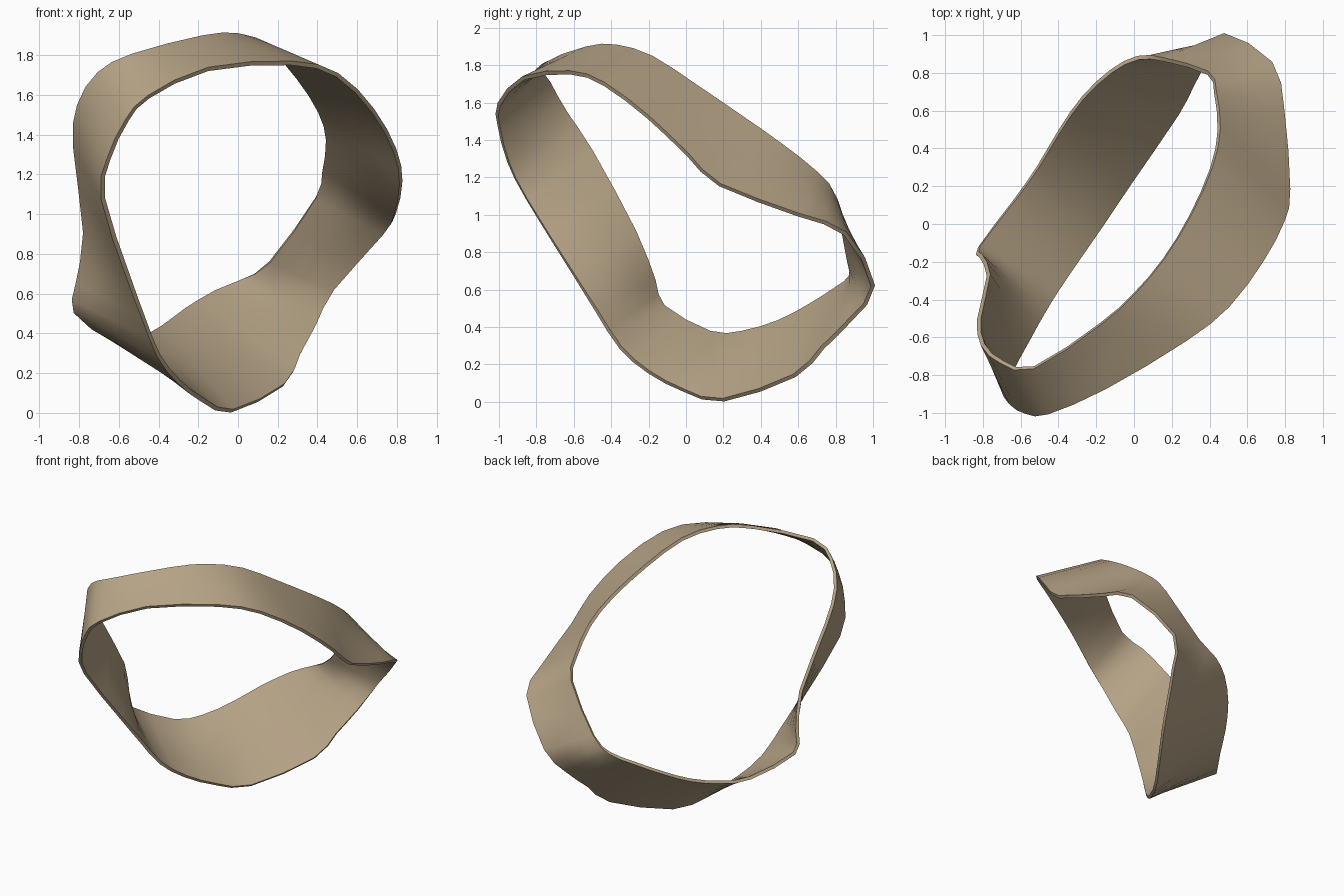
import bpy
from mathutils import Vector

if "Cube" in bpy.data.objects:
    bpy.data.objects.remove(bpy.data.objects["Cube"])

# Two edges of the twisted band, matched point by point round the loop
UPPER = [(0, -.37, 1.9), (.16, -.18, 1.84), (.3, .05, 1.69), (.41, .3, 1.52),
         (.45, .5, 1.38), (.43, .7, 1.22), (.39, .8, 1.08), (.16, .87, .76),
         (.02, .88, .67), (-.12, .81, .61), (-.27, .67, .52), (-.39, .5, .43),
         (-.51, .3, .37), (-.63, .13, .37), (-.82, -.12, .51), (-.81, -.17, .65),
         (-.77, -.27, .91), (-.82, -.5, 1.34), (-.8, -.64, 1.55),
         (-.7, -.73, 1.71), (-.53, -.76, 1.8), (-.18, -.53, 1.89)]
LOWER = [(.27, -.62, 1.76), (.5, -.44, 1.7), (.68, -.2, 1.52), (.79, .01, 1.32),
         (.82, .18, 1.16), (.79, .6, 1.0), (.73, .85, .9), (.48, 1.0, .62),
         (.39, .88, .44), (.31, .73, .29), (.23, .58, .14), (-.03, .2, .01),
         (-.17, -.01, .06), (-.3, -.2, .16), (-.4, -.35, .29), (-.48, -.48, .49),
         (-.55, -.6, .68), (-.68, -.85, 1.08), (-.65, -.95, 1.28),
         (-.56, -1.0, 1.47), (-.45, -1.0, 1.59), (-.15, -.87, 1.73)]
STEPS, ACROSS, THICK = 2, 4, .022


def closed_curve(points):
    """Smooth closed path through the points."""
    p = [Vector(q) for q in points]
    n, out = len(p), []
    for i in range(n):
        a, b, c, d = p[i - 1], p[i], p[(i + 1) % n], p[(i + 2) % n]
        for k in range(STEPS):
            t = k / STEPS
            out.append(b + .5 * t * ((c - a) + t * ((2 * a - 5 * b + 4 * c - d)
                                                    + t * (3 * (b - c) + d - a))))
    return out


# Band surface, ruled between the two edges
upper, lower = closed_curve(UPPER), closed_curve(LOWER)
count, row = len(upper), ACROSS + 1
verts = [u.lerp(l, j / ACROSS) for u, l in zip(upper, lower) for j in range(row)]
faces = []
for i in range(count):
    a, b = i * row, (i + 1) % count * row
    faces += [(a + j, a + j + 1, b + j + 1, b + j) for j in range(ACROSS)]
mesh = bpy.data.meshes.new("twisted_band")
mesh.from_pydata(verts, [], faces)
band = bpy.data.objects.new("twisted_band", mesh)
bpy.context.collection.objects.link(band)

# Single tan colour
tan = bpy.data.materials.new("tan")
tan.diffuse_color = (.47, .37, .24, 1)
tan.use_nodes = True
tan.node_tree.nodes["Principled BSDF"].inputs["Base Color"].default_value = tan.diffuse_color
mesh.materials.append(tan)

# Thin wall with smooth faces and crisp rims
solid = band.modifiers.new("wall", 'SOLIDIFY')
solid.thickness, solid.offset = THICK, 0
bpy.context.view_layer.objects.active = band
band.select_set(True)
bpy.ops.object.modifier_apply(modifier="wall")
bpy.ops.object.shade_smooth_by_angle(angle=.8)
